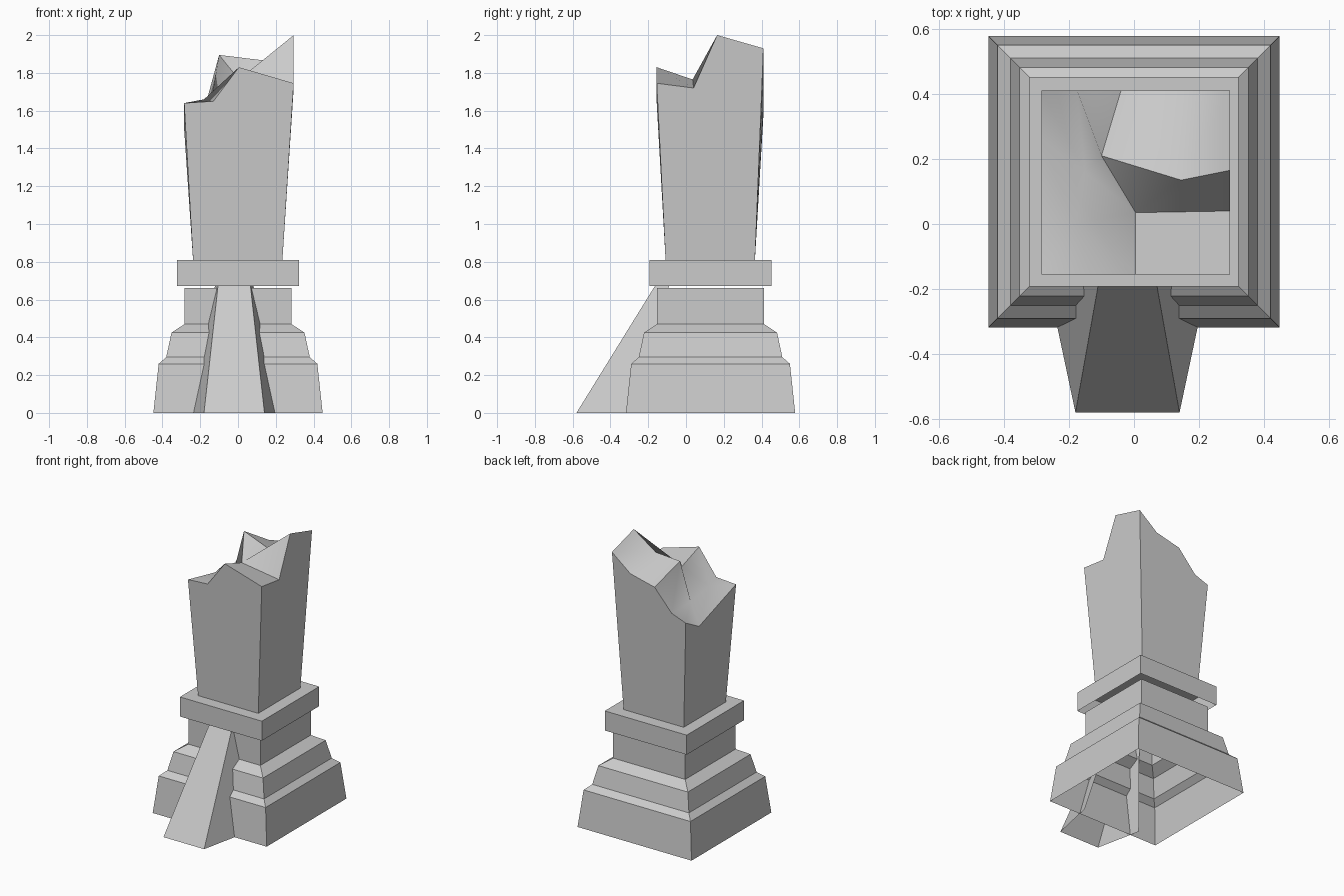
import bpy, bmesh, math

cube = bpy.data.objects.get("Cube")
if cube:
    bpy.data.objects.remove(cube, do_unlink=True)

stone = bpy.data.materials.new("grey stone")
stone.use_nodes = True
GREY = (0.6, 0.6, 0.6, 1)
stone.diffuse_color = GREY
stone.node_tree.nodes["Principled BSDF"].inputs["Base Color"].default_value = GREY

CENTRE_Y = 0.13


def finish(name, bm):
    """Turn a bmesh into a stone object with outward normals."""
    bmesh.ops.recalc_face_normals(bm, faces=bm.faces[:])
    mesh = bpy.data.meshes.new(name)
    bm.to_mesh(mesh)
    bm.free()
    mesh.materials.append(stone)
    obj = bpy.data.objects.new(name, mesh)
    bpy.context.collection.objects.link(obj)
    return obj


def square_loft(name, profile, cap=False):
    """Stack square rings given as (half width, height)."""
    bm = bmesh.new()
    rings = [[bm.verts.new((sx * h, CENTRE_Y + sy * h, z))
              for sx, sy in ((-1, -1), (1, -1), (1, 1), (-1, 1))]
             for h, z in profile]
    for low, high in zip(rings, rings[1:]):
        for i in range(4):
            j = (i + 1) % 4
            bm.faces.new((low[i], low[j], high[j], high[i]))
    if cap:
        bm.faces.new(rings[-1])
    return finish(name, bm)


# Stepped plinth, hollow underneath, and the slab above it
square_loft("stepped_plinth", [(0.448, 0), (0.42, 0.26), (0.38, 0.295),
                               (0.352, 0.425), (0.283, 0.47), (0.283, 0.66)])
square_loft("slab", [(0.322, 0.671), (0.322, 0.81)], cap=True)

# Sloping buttress on the front: half width, y, z of each side corner
bm = bmesh.new()
sides = []
for s in (-1, 1):
    sides.append([bm.verts.new((s * w - 0.02, y, z)) for w, y, z in
                  ((0.16, -0.58, 0), (0.086, -0.165, 0.671),
                   (0.102, -0.09, 0.671), (0.23, -0.25, 0))])
    bm.faces.new(sides[-1])
a, b = sides
for i in (0, 1):
    bm.faces.new((a[i], a[i + 1], b[i + 1], b[i]))
finish("front_buttress", bm)

# Broken column: flared walls with a jagged top
LEFT, RIGHT, FRONT, BACK = -0.285, 0.295, -0.155, 0.41
bm = bmesh.new()


def chain(points):
    return [bm.verts.new(p) for p in points]


front = chain((x, FRONT, z) for x, z in
              ((LEFT, 1.64), (-0.13, 1.65), (0.005, 1.83), (RIGHT, 1.745)))
right = chain((RIGHT, y, z) for y, z in ((0.04, 1.72), (0.165, 2.0), (BACK, 1.93)))
back = chain((x, BACK, z) for x, z in
             ((0.15, 1.815), (-0.04, 1.77), (-0.175, 1.62), (LEFT, 1.58)))
left = chain([(LEFT, 0.26, 1.5)])
foot = chain((x, y, 0.81) for x, y in
             ((-0.238, -0.108), (0.235, -0.108), (0.235, 0.365), (-0.238, 0.365)))

# Walls, each running from one upper corner to the next
walls = (front, front[-1:] + right, right[-1:] + back, back[-1:] + left + front[:1])
for i, top in enumerate(walls):
    bm.faces.new([foot[i], foot[(i + 1) % 4]] + top[::-1])

# Broken surface inside the rim
peak, saddle, valley, ledge, basin = chain((
    (-0.1, 0.21, 1.895), (0.145, 0.135, 1.865), (0.005, 0.035, 1.765),
    (-0.18, 0.0, 1.66), (-0.15, 0.16, 1.6)))
f0, f1, f2, f3 = front
r1, r2, r3 = right
b1, b2, b3, b4 = back
l1 = left[0]
for face in ((f2, f3, r1, valley), (valley, r1, r2, saddle), (valley, saddle, peak),
             (saddle, r2, r3, b1), (saddle, b1, b2, peak), (peak, b2, b3, basin),
             (basin, b3, b4, l1), (basin, l1, ledge), (ledge, l1, f0),
             (f0, f1, ledge), (ledge, f1, f2, valley), (valley, peak, basin, ledge)):
    bm.faces.new(face)
column = finish("broken_column", bm)

bpy.ops.object.select_all(action='DESELECT')
column.select_set(True)
bpy.context.view_layer.objects.active = column
bpy.ops.object.shade_smooth_by_angle(angle=math.radians(45))
